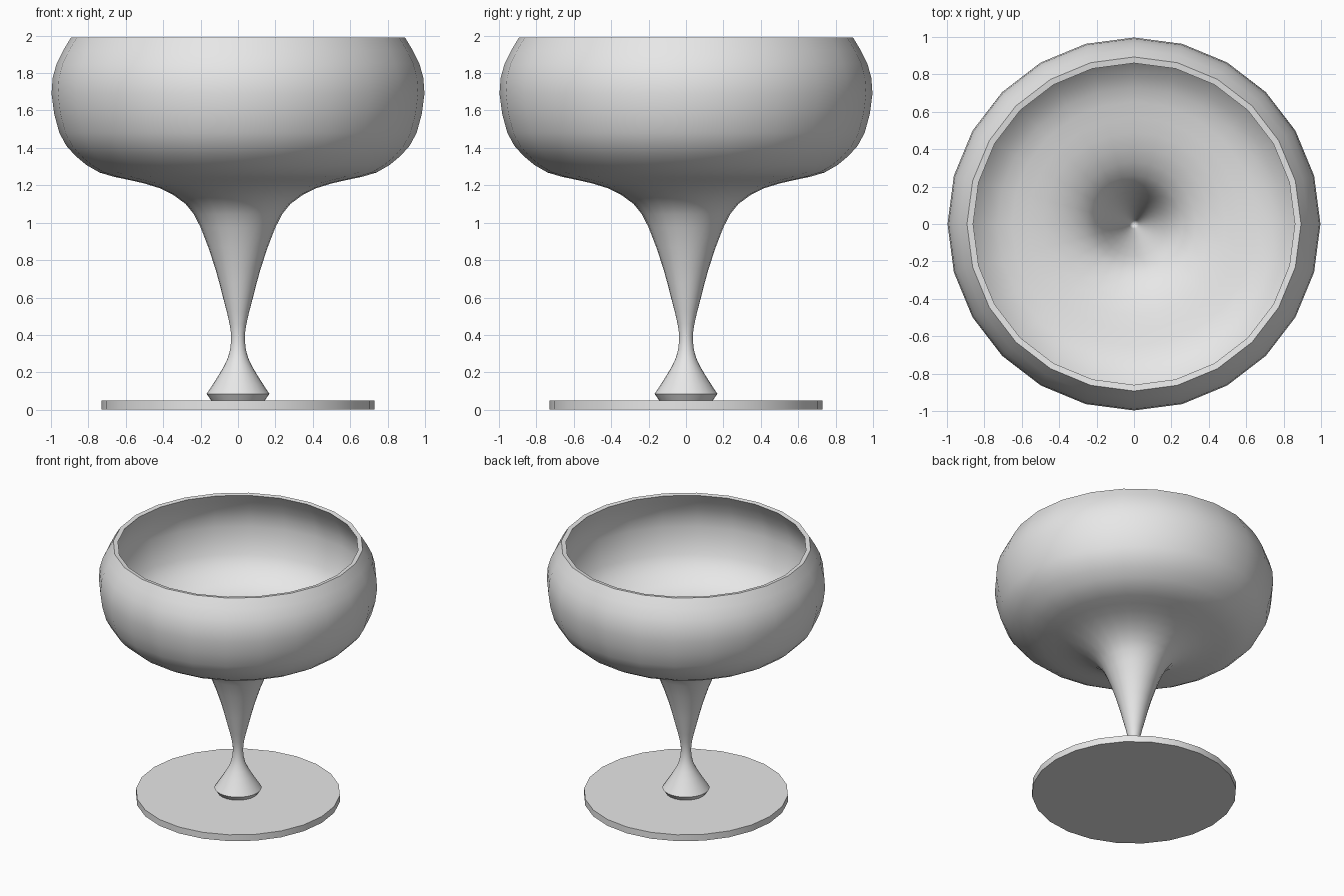
import bpy
import bmesh
import math
from mathutils import Vector

SIDES = 24

cube = bpy.data.objects.get("Cube")
if cube:
    bpy.data.objects.remove(cube, do_unlink=True)

grey = bpy.data.materials.new("plain_grey")
grey.use_nodes = True
grey.diffuse_color = (0.8, 0.8, 0.8, 1)
grey.node_tree.nodes["Principled BSDF"].inputs["Base Color"].default_value = (0.8, 0.8, 0.8, 1)


def curve_through(points, cuts=2):
    """Round off a coarse (radius, height) profile with a Catmull-Rom curve."""
    pts = [Vector(p) for p in points]
    pts = [2 * pts[0] - pts[1]] + pts + [2 * pts[-1] - pts[-2]]
    out = []
    for a, b, c, d in zip(pts, pts[1:], pts[2:], pts[3:]):
        for i in range(cuts):
            t = i / cuts
            out.append(0.5 * (2 * b + (c - a) * t + (2 * a - 5 * b + 4 * c - d) * t**2
                              + (3 * b - a - 3 * c + d) * t**3))
    return out + [pts[-2]]


def lathe(name, profile):
    """Turn a (radius, height) profile around the z axis."""
    bm = bmesh.new()
    verts = [bm.verts.new((max(r, 0), 0, z)) for r, z in profile]
    edges = [bm.edges.new(pair) for pair in zip(verts, verts[1:])]
    bmesh.ops.spin(bm, geom=verts + edges, cent=(0, 0, 0), axis=(0, 0, 1),
                   angle=math.tau, steps=SIDES)
    bmesh.ops.remove_doubles(bm, verts=bm.verts, dist=0.0005)
    bmesh.ops.recalc_face_normals(bm, faces=bm.faces)
    mesh = bpy.data.meshes.new(name)
    bm.to_mesh(mesh)
    bm.free()
    mesh.materials.append(grey)
    obj = bpy.data.objects.new(name, mesh)
    bpy.context.collection.objects.link(obj)
    bpy.ops.object.select_all(action="DESELECT")
    obj.select_set(True)
    bpy.context.view_layer.objects.active = obj
    bpy.ops.object.shade_smooth_by_angle(angle=math.radians(35))
    return obj


# Foot: a flat disc
lathe("foot_disc", [(0, 0), (0.73, 0), (0.73, 0.05), (0, 0.05)])

# Bowl and stem: outer wall from the collar to the rim
outer = curve_through([
    (0.168, 0.085), (0.1, 0.19), (0.053, 0.28), (0.037, 0.37), (0.045, 0.46),
    (0.08, 0.6), (0.123, 0.76), (0.2, 0.975), (0.28, 1.1), (0.42, 1.185),
    (0.58, 1.228), (0.74, 1.268), (0.87, 1.358), (0.955, 1.48),
    (0.997, 1.69), (0.97, 1.85), (0.893, 1.99),
])
# Inner wall from the rim down to a point inside the stem
inner = curve_through([
    (0.86, 1.985), (0.94, 1.84), (0.967, 1.69), (0.927, 1.49), (0.85, 1.382),
    (0.73, 1.298), (0.57, 1.258), (0.41, 1.215), (0.26, 1.125),
    (0.172, 0.985), (0.095, 0.77), (0.05, 0.61), (0, 0.42),
])
lathe("bowl_and_stem", [(0, 0.045), (0.14, 0.045)] + outer + inner)
